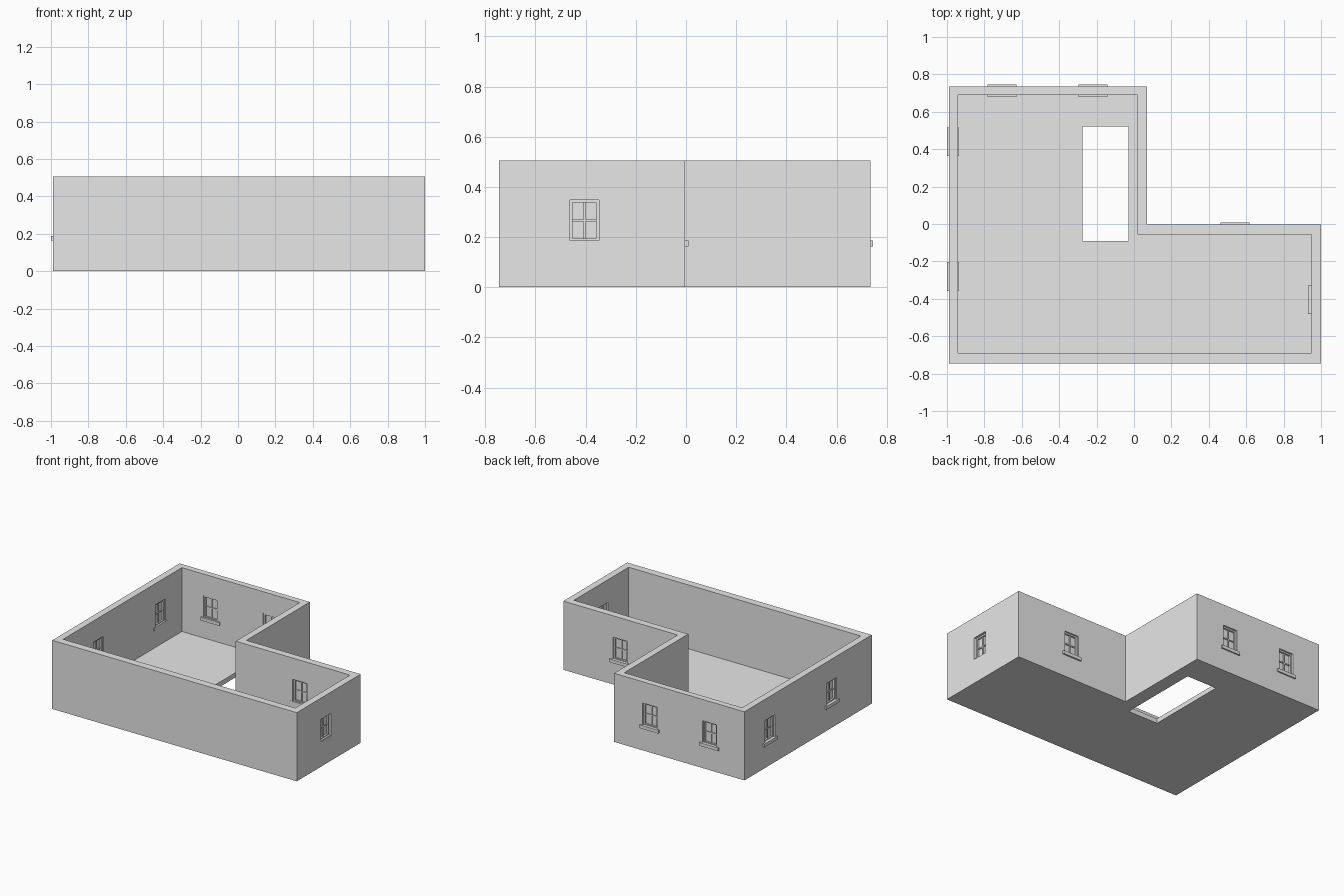
import bpy, bmesh, math
from mathutils import Matrix, Vector

cube = bpy.data.objects.get("Cube")
if cube:
    bpy.data.objects.remove(cube, do_unlink=True)

grey = bpy.data.materials.new("plain_grey")
grey.use_nodes = True
grey.diffuse_color = (0.8, 0.8, 0.8, 1)
grey.node_tree.nodes["Principled BSDF"].inputs["Base Color"].default_value = (0.8, 0.8, 0.8, 1)


def finish(bm, name):
    bmesh.ops.recalc_face_normals(bm, faces=bm.faces)
    mesh = bpy.data.meshes.new(name)
    bm.to_mesh(mesh)
    bm.free()
    mesh.materials.append(grey)
    obj = bpy.data.objects.new(name, mesh)
    bpy.context.collection.objects.link(obj)
    return obj


def add_box(bm, low, high, matrix=Matrix()):
    low, high = Vector(low), Vector(high)
    place = Matrix.Translation((low + high) / 2) @ Matrix.Diagonal((*(high - low), 1))
    bmesh.ops.create_cube(bm, size=1, matrix=matrix @ place)


def box(name, low, high, matrix=Matrix()):
    bm = bmesh.new()
    add_box(bm, low, high, matrix)
    return finish(bm, name)


def l_prism(name, left, right, front, back, corner_x, corner_y, bottom, top):
    """Extruded L-shaped plan."""
    plan = [(left, front), (right, front), (right, corner_y),
            (corner_x, corner_y), (corner_x, back), (left, back)]
    bm = bmesh.new()
    base = bm.faces.new([bm.verts.new((x, y, bottom)) for x, y in plan])
    sides = bmesh.ops.extrude_face_region(bm, geom=[base])
    bmesh.ops.translate(bm, vec=(0, 0, top - bottom),
                        verts=[v for v in sides["geom"] if isinstance(v, bmesh.types.BMVert)])
    return finish(bm, name)


def cut(target, cutter):
    cutter.hide_render = True
    mod = target.modifiers.new("cut", "BOOLEAN")
    mod.operation = "DIFFERENCE"
    mod.solver = "EXACT"
    mod.object = cutter
    bpy.context.view_layer.objects.active = target
    bpy.ops.object.modifier_apply(modifier=mod.name)
    bpy.data.objects.remove(cutter, do_unlink=True)


# Walls and floor slab in one shell, with the stair opening
shell = l_prism("walls_and_floor", -0.99, 1.0, -0.745, 0.735, 0.07, -0.003, 0, 0.505)
cut(shell, l_prism("room_cutter", -0.94, 0.95, -0.69, 0.69, 0.02, -0.055, 0.035, 0.7))
cut(shell, box("stair_cutter", (-0.275, -0.09, -0.1), (-0.03, 0.52, 0.2)))

# Windows: local x runs along the wall, local y goes into it
HALF, LOW, HIGH, BAR = 0.058, 0.183, 0.348, 0.011
MID = (LOW + HIGH) / 2


def window(name, x, y, turn):
    m = Matrix.Translation((x, y, 0)) @ Matrix.Rotation(math.radians(turn), 4, "Z")
    cut(shell, box("window_cutter", (-HALF, -0.03, LOW), (HALF, 0.09, HIGH), m))
    # Frame
    bm = bmesh.new()
    for s in (-1, 1):
        a, b = sorted((s * HALF, s * (HALF - BAR)))
        add_box(bm, (a, 0.012, LOW), (b, 0.042, HIGH), m)
    for z in (LOW, HIGH - BAR):
        add_box(bm, (BAR - HALF, 0.012, z), (HALF - BAR, 0.042, z + BAR), m)
    finish(bm, name + "_frame")
    # Glazing bars
    bm = bmesh.new()
    add_box(bm, (-0.004, 0.018, LOW + BAR), (0.004, 0.036, HIGH - BAR), m)
    add_box(bm, (BAR - HALF, 0.018, MID - 0.004), (HALF - BAR, 0.036, MID + 0.004), m)
    finish(bm, name + "_glazing_bars")
    box(name + "_pane", (BAR - HALF, 0.025, LOW + BAR), (HALF - BAR, 0.029, HIGH - BAR), m)
    box(name + "_sill", (-0.077, -0.01, 0.163), (0.077, 0.055, 0.187), m)


for i, x in enumerate((-0.705, -0.22)):
    window(f"back_window_{i + 1}", x, 0.735, 180)
for i, y in enumerate((0.44, -0.28)):
    window(f"right_side_window_{i + 1}", -0.99, y, -90)
window("wing_back_window", 0.54, -0.001, 180)
# This one faces into the room
window("wing_end_window", 0.94, -0.405, -90)
